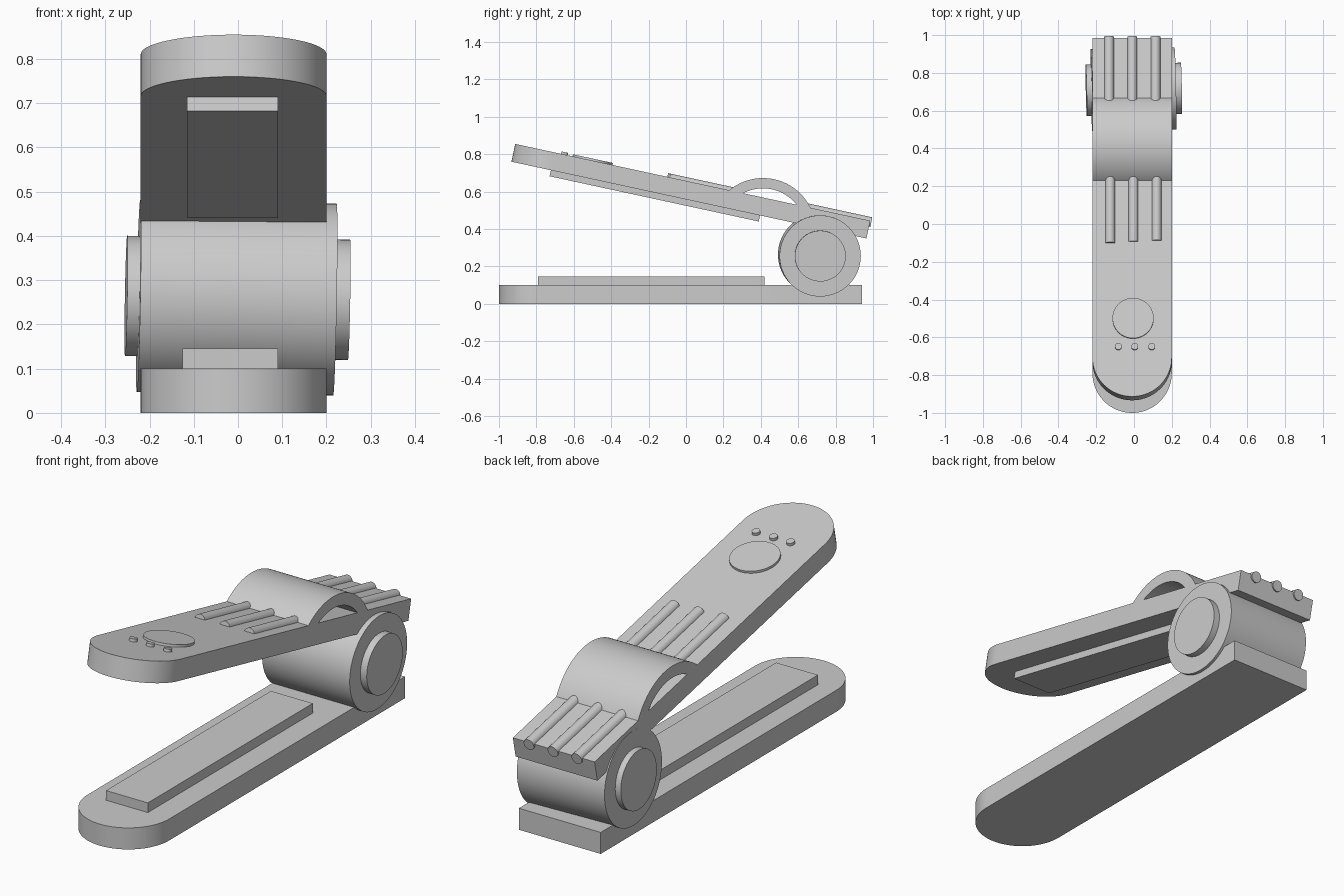
import bpy, bmesh, math
from mathutils import Matrix, Vector

if "Cube" in bpy.data.objects:
    bpy.data.objects.remove(bpy.data.objects["Cube"])

grey = bpy.data.materials.new("plain grey")
grey.diffuse_color = (0.6, 0.6, 0.6, 1)
grey.use_nodes = True
grey.node_tree.nodes["Principled BSDF"].inputs["Base Color"].default_value = grey.diffuse_color

X0, HALF = -0.01, 0.21           # plate centre line and half width
TILT = math.radians(12.2)
# lid frame: y runs back along the lid from its front tip, z = 0 is its top face
LID = Matrix.Translation((0, -0.913, 0.855)) @ Matrix.Rotation(-TILT, 4, 'X')
WORLD = Matrix.Identity(4)


def prism(name, outline, offset, matrix=WORLD, smooth=True):
    """Extrude a closed outline of 3D points along an offset."""
    bm = bmesh.new()
    face = bm.faces.new([bm.verts.new(p) for p in outline])
    new = bmesh.ops.extrude_face_region(bm, geom=[face])["geom"]
    bmesh.ops.translate(bm, vec=offset, verts=[v for v in new if isinstance(v, bmesh.types.BMVert)])
    bmesh.ops.recalc_face_normals(bm, faces=bm.faces)
    mesh = bpy.data.meshes.new(name)
    bm.to_mesh(mesh)
    bm.free()
    mesh.materials.append(grey)
    obj = bpy.data.objects.new(name, mesh)
    bpy.context.collection.objects.link(obj)
    obj.matrix_world = matrix
    if smooth:
        bpy.ops.object.select_all(action='DESELECT')
        obj.select_set(True)
        bpy.context.view_layer.objects.active = obj
        bpy.ops.object.shade_smooth_by_angle(angle=math.radians(30))
    return obj


def tongue(name, front, back, low, high, matrix=WORLD):
    """Plate with a half-round front end and a square back."""
    pts = [(X0 + HALF, back, low), (X0 - HALF, back, low)]
    for i in range(41):
        a = math.pi * (1 + i / 40)
        pts.append((X0 + HALF * math.cos(a), front + HALF + HALF * math.sin(a), low))
    return prism(name, pts, (0, 0, high - low), matrix)


def box(name, x, y, z, matrix=WORLD):
    pts = [(x[0], y[0], z[0]), (x[1], y[0], z[0]), (x[1], y[1], z[0]), (x[0], y[1], z[0])]
    return prism(name, pts, (0, 0, z[1] - z[0]), matrix, False)


def rod(name, start, end, radius, matrix=WORLD, sides=32):
    """Cylinder between two points."""
    start, end = Vector(start), Vector(end)
    axis = end - start
    u = axis.orthogonal().normalized()
    v = axis.normalized().cross(u)
    steps = [2 * math.pi * i / sides for i in range(sides)]
    pts = [start + radius * (u * math.cos(a) + v * math.sin(a)) for a in steps]
    return prism(name, pts, axis, matrix)


# base and its raised pad
tongue("base_plate", -1.0, 0.94, 0, 0.1)
box("base_pad", (-0.125, 0.09), (-0.79, 0.42), (0.09, 0.145))

# hinge barrel with a smaller cap through both ends, set slightly askew
centre, axis = Vector((-0.003, 0.713, 0.26)), Vector((1, 0.02, -0.018))
rod("hinge_barrel", centre - axis * 0.222, centre + axis * 0.222, 0.217, sides=64)
rod("hinge_caps", centre - axis * 0.25, centre + axis * 0.254, 0.136, sides=64)

# lid and the pad under it
tongue("lid_plate", 0, 1.942, -0.097, 0, LID)
box("lid_pad", (-0.115, 0.09), (0.216, 1.36), (-0.13, -0.09), LID)

# arch: ring segment whose feet sink into the lid
ARCH_Y, ARCH_Z = 1.393, -0.175
arc = []
for radius, way in ((0.283, 1), (0.228, -1)):
    reach = math.acos((-0.02 - ARCH_Z) / radius)
    for i in range(41):
        a = way * reach * (i / 20 - 1)
        arc.append((X0 - HALF, ARCH_Y + radius * math.sin(a), ARCH_Z + radius * math.cos(a)))
prism("lid_arch", arc, (2 * HALF, 0, 0), LID)

# round ribs in front of and behind the arch
for i in range(3):
    x = -0.126 + 0.123 * i
    rod(f"front_rib_{i}", (x, 0.832 + 0.006 * i, -0.006), (x, 1.215, -0.006), 0.026, LID)
    rod(f"back_rib_{i}", (x - 0.006, 1.575, -0.006), (x - 0.006, 1.949, -0.006), 0.026, LID)

# large round button and three small ones
rod("large_button", (-0.005, 0.4225, -0.01), (-0.005, 0.4225, 0.011), 0.109, LID, 64)
for i, x in enumerate((-0.083, 0.004, 0.094)):
    rod(f"small_button_{i}", (x, 0.269, -0.01), (x, 0.269, 0.013), 0.018, LID)
